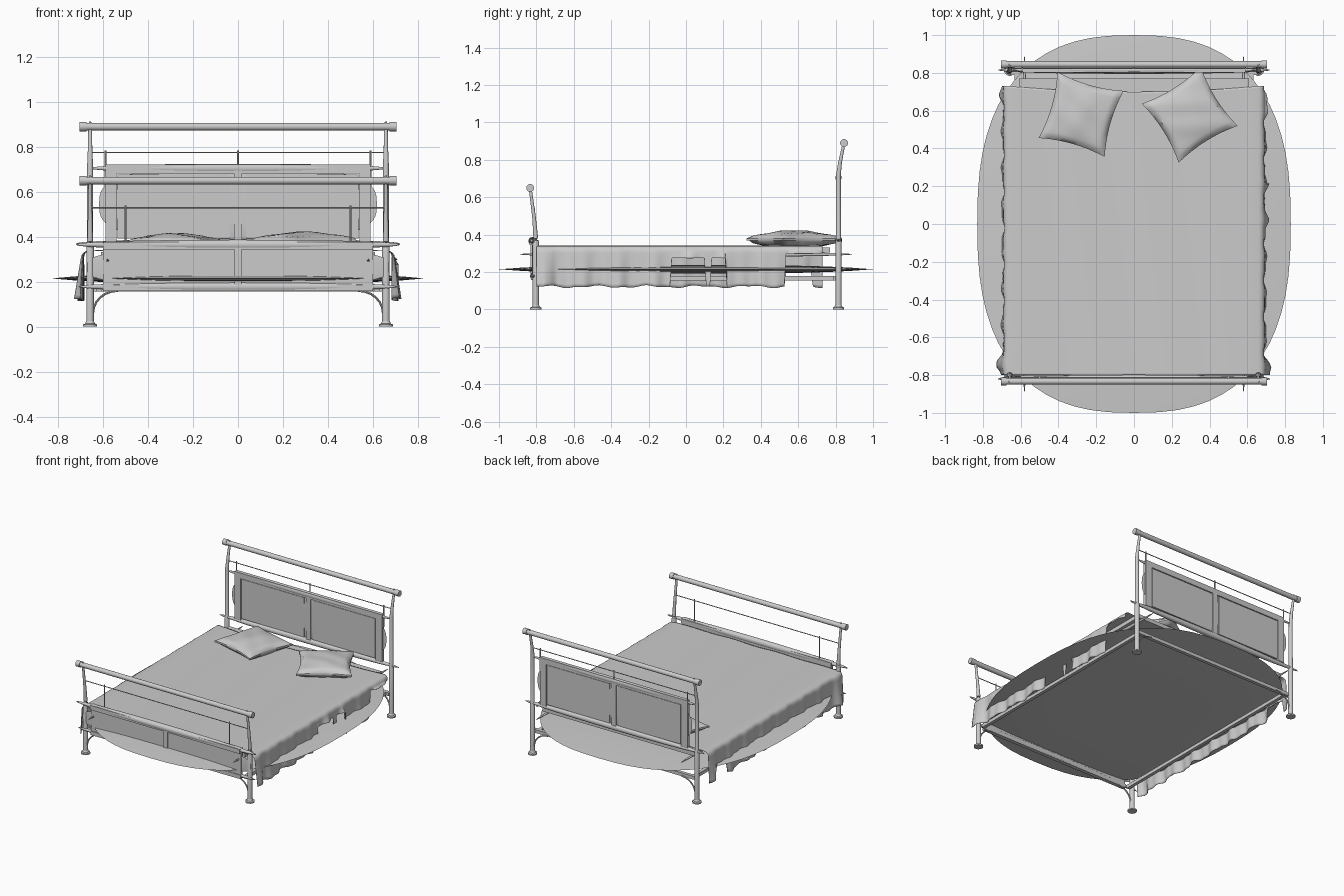
import bpy, bmesh, math
from mathutils import Vector, Matrix

if bpy.data.objects.get("Cube"):
    bpy.data.objects.remove(bpy.data.objects["Cube"])

grey = bpy.data.materials.new("plain grey")
grey.use_nodes = True
COLOUR = (0.6, 0.6, 0.6, 1)
grey.diffuse_color = COLOUR
grey.node_tree.nodes["Principled BSDF"].inputs["Base Color"].default_value = COLOUR


def finish(bm, name, smooth=True):
    me = bpy.data.meshes.new(name)
    bmesh.ops.recalc_face_normals(bm, faces=bm.faces)
    bm.to_mesh(me)
    bm.free()
    me.materials.append(grey)
    ob = bpy.data.objects.new(name, me)
    bpy.context.collection.objects.link(ob)
    if smooth:
        bpy.ops.object.select_all(action='DESELECT')
        ob.select_set(True)
        bpy.context.view_layer.objects.active = ob
        bpy.ops.object.shade_smooth_by_angle(angle=math.radians(40))
    return ob


def box(name, centre, half):
    bm = bmesh.new()
    bmesh.ops.create_cube(bm, size=2)
    bmesh.ops.transform(bm, verts=bm.verts,
                        matrix=Matrix.Translation(centre) @ Matrix.Diagonal((*half, 1)))
    return finish(bm, name, False)


def lens(name, centre, half):
    """Box rounded by subdivision until it tapers to its ends."""
    bm = bmesh.new()
    bmesh.ops.create_cube(bm, size=2 / 0.84)
    bmesh.ops.transform(bm, verts=bm.verts,
                        matrix=Matrix.Translation(centre) @ Matrix.Diagonal((*half, 1)))
    ob = finish(bm, name)
    mod = ob.modifiers.new("rounding", 'SUBSURF')
    mod.levels = mod.render_levels = 4
    return ob


def bulged_plate(name, centre, size, thick, power, upright=False):
    """Rounded-rectangle plate, thickest in the middle and thin at its rim."""
    bm = bmesh.new()
    sides, steps = 64, 8
    for face in (1, -1):
        rings = [[bm.verts.new((0, 0, face * thick))]]
        for s in range(1, steps + 1):
            r = s / steps
            ring = []
            for k in range(sides):
                c, n = math.cos(math.tau * k / sides), math.sin(math.tau * k / sides)
                x = math.copysign(abs(c) ** (2 / power), c) * size[0] * r
                y = math.copysign(abs(n) ** (2 / power), n) * size[1] * r
                ring.append(bm.verts.new((x, y, face * thick * (1 - r ** 4))))
            rings.append(ring)
        for k in range(sides):
            bm.faces.new((rings[0][0], rings[1][k - 1], rings[1][k]))
            for lo, hi in zip(rings[1:], rings[2:]):
                bm.faces.new((lo[k - 1], hi[k - 1], hi[k], lo[k]))
    bmesh.ops.remove_doubles(bm, verts=bm.verts, dist=1e-5)
    turn = Matrix.Rotation(math.pi / 2 if upright else 0, 4, 'X')
    bmesh.ops.transform(bm, verts=bm.verts, matrix=Matrix.Translation(centre) @ turn)
    return finish(bm, name)


def tube(name, points, radii, sides=14):
    """Round bar through the points, one radius per point."""
    bm = bmesh.new()
    pts = [Vector(p) for p in points]
    rings = []
    for i, p in enumerate(pts):
        d = pts[min(i + 1, len(pts) - 1)] - pts[max(i - 1, 0)]
        turn = d.to_track_quat('Z', 'Y')
        ring = []
        for k in range(sides):
            a = math.tau * k / sides
            ring.append(bm.verts.new(p + turn @ Vector((math.cos(a), math.sin(a), 0)) * radii[i]))
        rings.append(ring)
    for lo, hi in zip(rings, rings[1:]):
        for k in range(sides):
            bm.faces.new((lo[k], lo[k - 1], hi[k - 1], hi[k]))
    bm.faces.new(rings[0])
    bm.faces.new(rings[-1])
    return finish(bm, name)


def bed_end(label, y, lean, rod_z, rod_x, top, waist):
    """Posts, top bar, thin rods and brackets of one end of the bed."""
    for side, word in ((1, "left"), (-1, "right")):
        x = side * 0.658
        tube(f"{label}_{word}_post",
             [(x, y, 0.01), (x, y, 0.36), (x, y, 0.37), (x, y, waist),
              (x, y + lean * 0.3, waist * 0.6 + top * 0.4), (x, y + lean, top)],
             [0.017, 0.017, 0.014, 0.013, 0.01, 0.008])
        tube(f"{label}_{word}_foot", [(x, y, 0), (x, y, 0.01), (x, y, 0.014), (x, y, 0.025)],
             [0.031, 0.031, 0.022, 0.017])
        tube(f"{label}_{word}_cap", [(side * 0.675, y + lean, top), (side * 0.705, y + lean, top)],
             [0.021] * 2, 20)
        tube(f"{label}_{word}_finial",
             [(x, y + lean, top), (x, y + lean, top + 0.022)], [0.007, 0.005])
        arc = [math.radians(a) for a in range(0, 91, 15)]
        tube(f"{label}_{word}_bracket",
             [(side * (0.535 + 0.11 * math.cos(a)), y, 0.06 + 0.1 * math.sin(a)) for a in arc],
             [0.005] * len(arc), 8)
        tube(f"{label}_{word}_rod", [(side * rod_x, y + lean * 0.3, rod_z - 0.15),
                                     (side * rod_x, y + lean * 0.3, rod_z + 0.01)],
             [0.004] * 2, 8)
    tube(f"{label}_top_bar", [(-0.7, y + lean, top), (0.7, y + lean, top)], [0.017] * 2, 20)
    tube(f"{label}_cross_rod", [(-0.655, y + lean * 0.3, rod_z), (0.655, y + lean * 0.3, rod_z)],
         [0.003] * 2, 8)


bed_end("head", 0.815, 0.03, 0.775, 0.59, 0.89, 0.72)
bed_end("end", -0.803, -0.03, 0.53, 0.5, 0.65, 0.38)
tube("head_middle_rod", [(0, 0.825, 0.7), (0, 0.825, 0.785)], [0.004] * 2, 8)

# Headboard: frame, panels and rails
bulged_plate("headboard_core", (0, 0.815, 0.545), (0.618, 0.165), 0.008, 3, True)
lens("headboard_top_rail", (0, 0.815, 0.705), (0.66, 0.016, 0.02))
box("headboard_top_strip", (0, 0.815, 0.702), (0.59, 0.013, 0.02))
lens("headboard_bottom_rail", (0, 0.815, 0.37), (0.72, 0.02, 0.02))
box("headboard_middle_stile", (0, 0.815, 0.54), (0.018, 0.014, 0.16))
for s, word in ((1, "left"), (-1, "right")):
    box(f"headboard_{word}_stile", (s * 0.565, 0.815, 0.54), (0.025, 0.013, 0.16))
    box(f"headboard_{word}_panel", (s * 0.285, 0.815, 0.535), (0.25, 0.0095, 0.143))

# Footboard: low panel between two tapered rails
bulged_plate("footboard_core", (0, -0.815, 0.265), (0.675, 0.085), 0.008, 3, True)
box("footboard_board", (0, -0.815, 0.265), (0.6, 0.009, 0.09))
lens("footboard_top_rail", (0, -0.82, 0.365), (0.722, 0.022, 0.022))
box("footboard_top_strip", (0, -0.82, 0.36), (0.6, 0.018, 0.016))
lens("footboard_bottom_rail", (0, -0.815, 0.178), (0.71, 0.018, 0.02))
box("footboard_bottom_strip", (0, -0.815, 0.172), (0.6, 0.014, 0.014))
box("footboard_middle_stile", (0, -0.818, 0.265), (0.016, 0.014, 0.09))

# Base: oval platform on a frame of low rails, side boards and thin mattress
bulged_plate("oval_platform", (0, 0, 0.215), (0.83, 1.0), 0.022, 2.55)
box("mattress", (0, -0.01, 0.318), (0.61, 0.78, 0.014))
box("low_head_rail", (0, 0.8, 0.168), (0.655, 0.012, 0.012))
for s, word in ((1, "left"), (-1, "right")):
    lens(f"{word}_side_board", (s * 0.58, 0, 0.295), (0.014, 0.89, 0.014))
    box(f"{word}_low_side_rail", (s * 0.62, 0, 0.168), (0.012, 0.8, 0.012))


# Blanket: flat top with a wavy skirt hanging on both sides
def hem(side, y):
    low = 0.122 + 0.005 * math.sin(y * 23) + 0.003 * math.sin(y * 51)
    if side > 0:
        if -0.08 < y < 0.1 or 0.13 < y < 0.21:
            return 0.275
        return low if y < 0.53 else 0.3
    return 0.2 if 0.53 < y < 0.67 else low


def blanket():
    bm = bmesh.new()
    rows, drops, across = 150, 14, 24
    grid = []
    for r in range(rows + 1):
        y = -0.8 + 1.53 * r / rows

        def skirt(side, t):
            # rounded shoulder first, then the hanging folds
            fold = 0.010 * math.sin(y * 31 + side) + 0.005 * math.sin(y * 67)
            a = min(1, t * 4) * math.pi / 2
            x = 0.66 + 0.028 * math.sin(a) + t * (0.012 + fold)
            x += 0.025 * t * max(0, 1 - abs(y + 0.76) / 0.06)
            drop = max(0, (t - 0.25) / 0.75)
            bend = 0.028 * (1 - math.cos(a))
            return bm.verts.new((side * x, y, 0.34 - bend - drop * (0.312 - hem(side, y))))
        row = [skirt(-1, 1 - k / drops) for k in range(drops)]
        for k in range(across + 1):
            x = -0.66 + 1.32 * k / across
            middle = 1 - (x / 0.66) ** 2
            sag = 0.03 * middle * max(0, y) / 0.73
            ripple = 0.003 * math.sin(x * 17 + y * 2) * middle
            row.append(bm.verts.new((x, y - sag, 0.34 + ripple)))
        row += [skirt(1, (k + 1) / drops) for k in range(drops)]
        grid.append(row)
    for lo, hi in zip(grid, grid[1:]):
        for k in range(len(lo) - 1):
            bm.faces.new((lo[k], lo[k + 1], hi[k + 1], hi[k]))
    ob = finish(bm, "blanket")
    mod = ob.modifiers.new("cloth", 'SOLIDIFY')
    mod.thickness, mod.offset = 0.003, -1


blanket()


# Pillows: pinched corners and a soft wrinkled crown
def pillow(name, centre, half, angle, height):
    bm = bmesh.new()
    bmesh.ops.create_cube(bm, size=2)
    bmesh.ops.subdivide_edges(bm, edges=bm.edges, cuts=17, use_grid_fill=True)
    for v in bm.verts:
        u, w, side = v.co
        edge = max(0, (1 - u * u) * (1 - w * w))
        crease = 1 + 0.12 * math.sin(5 * u + 3 * w) * math.sin(4 * w - u)
        v.co = (u * half * (1 - 0.11 * (1 - w * w)), w * half * (1 - 0.11 * (1 - u * u)),
                side * (0.006 + edge ** 0.35 * crease * height))
    bmesh.ops.transform(bm, verts=bm.verts, matrix=Matrix.Translation(centre)
                        @ Matrix.Rotation(math.radians(angle), 4, 'Z'))
    finish(bm, name)


pillow("right_pillow", (-0.28, 0.58, 0.37), 0.182, -16, 0.038)
pillow("left_pillow", (0.295, 0.578, 0.374), 0.184, 32, 0.041)
